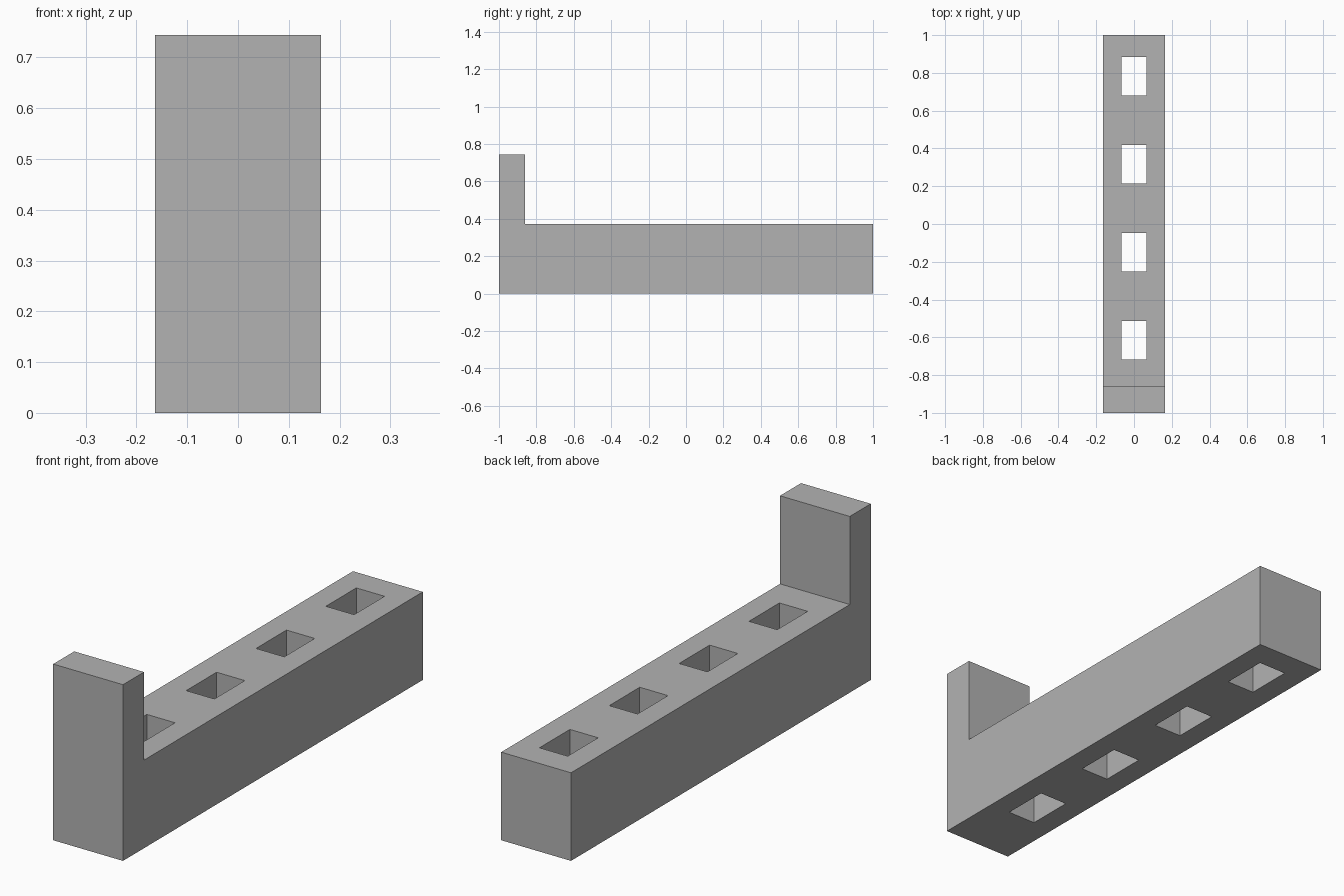
import bpy
import bmesh
from mathutils import Matrix

cube = bpy.data.objects.get("Cube")
if cube:
    bpy.data.objects.remove(cube, do_unlink=True)

HALF_WIDTH = 0.163
BASE_TOP = 0.372
POST_TOP = 0.744
POST_BACK = -0.86

grey = bpy.data.materials.new("plain grey")
grey.use_nodes = True
colour = (0.45, 0.45, 0.45, 1)
grey.diffuse_color = colour
grey.node_tree.nodes["Principled BSDF"].inputs["Base Color"].default_value = colour


def make_object(name, bm):
    bmesh.ops.recalc_face_normals(bm, faces=bm.faces)
    mesh = bpy.data.meshes.new(name)
    bm.to_mesh(mesh)
    bm.free()
    mesh.materials.append(grey)
    obj = bpy.data.objects.new(name, mesh)
    bpy.context.collection.objects.link(obj)
    return obj


# L-shaped side profile extruded across the width
profile = [(-1, 0), (1, 0), (1, BASE_TOP), (POST_BACK, BASE_TOP),
           (POST_BACK, POST_TOP), (-1, POST_TOP)]
bm = bmesh.new()
side = bm.faces.new([bm.verts.new((-HALF_WIDTH, y, z)) for y, z in profile])
extruded = bmesh.ops.extrude_face_region(bm, geom=[side])["geom"]
bmesh.ops.translate(bm, vec=(2 * HALF_WIDTH, 0, 0),
                    verts=[v for v in extruded if isinstance(v, bmesh.types.BMVert)])
bar = make_object("slotted_bar", bm)

# Four evenly spaced rectangular slots, cut right through the bar
bm = bmesh.new()
for i in range(4):
    place = Matrix.Translation((0, -0.616 + i * 0.466, BASE_TOP / 2))
    bmesh.ops.create_cube(bm, size=1, matrix=place @ Matrix.Diagonal((0.132, 0.203, 1, 1)))
cutter = make_object("slot_cutter", bm)
cutter.hide_render = True

cut = bar.modifiers.new("slots", "BOOLEAN")
cut.operation = "DIFFERENCE"
cut.solver = "EXACT"
cut.object = cutter
bpy.context.view_layer.objects.active = bar
bpy.ops.object.modifier_apply(modifier=cut.name)
bpy.data.objects.remove(cutter, do_unlink=True)
